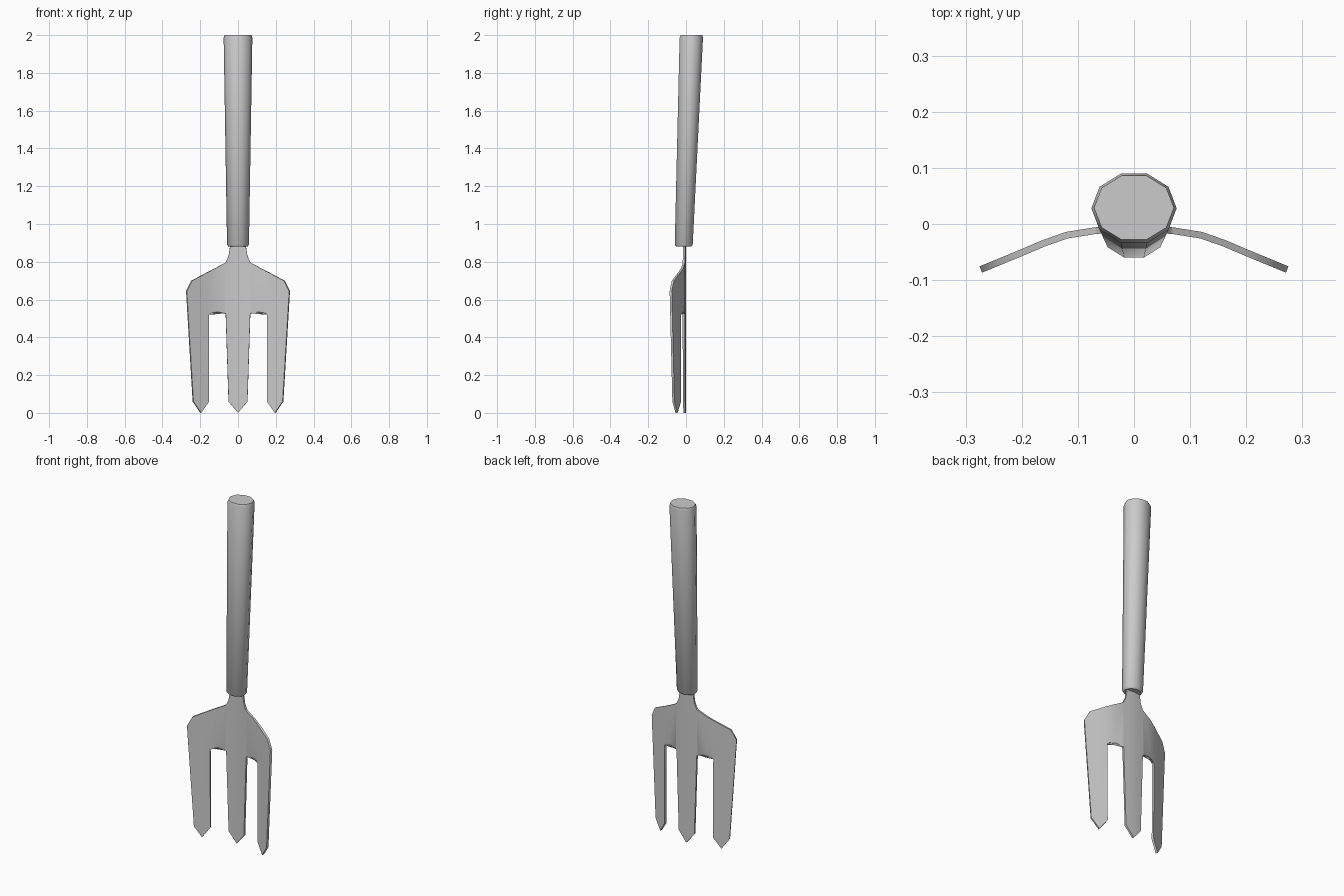
import bpy, bmesh, math

if "Cube" in bpy.data.objects:
    bpy.data.objects.remove(bpy.data.objects["Cube"])


def make_object(name, bm):
    bmesh.ops.recalc_face_normals(bm, faces=bm.faces[:])
    mesh = bpy.data.meshes.new(name)
    bm.to_mesh(mesh)
    bm.free()
    ob = bpy.data.objects.new(name, mesh)
    bpy.context.collection.objects.link(ob)
    bpy.ops.object.select_all(action='DESELECT')
    bpy.context.view_layer.objects.active = ob
    ob.select_set(True)
    bpy.ops.object.shade_smooth_by_angle(angle=math.radians(40))
    return ob


# Handle: tilted, tapered ten-sided grip with small chamfers
rings = [  # z, centre y, x radius, y radius
    (0.88, -0.012, 0.050, 0.042),
    (0.89, -0.012, 0.058, 0.050),
    (1.985, 0.028, 0.076, 0.065),
    (2.00, 0.029, 0.071, 0.060),
]
bm = bmesh.new()
loops = []
for z, cy, rx, ry in rings:
    angles = [math.tau * i / 10 for i in range(10)]
    loops.append([bm.verts.new((rx * math.cos(a), cy + ry * math.sin(a), z)) for a in angles])
for lo, hi in zip(loops, loops[1:]):
    for i in range(10):
        j = (i + 1) % 10
        bm.faces.new((lo[i], lo[j], hi[j], hi[i]))
bm.faces.new(loops[0][::-1])
bm.faces.new(loops[-1])
make_object("handle", bm)

# Fork head: half outline (x, z), cut into strips, bent forward, mirrored, thickened
outline = [
    (0, 0.93), (0.04, 0.93), (0.042, 0.88), (0.050, 0.83), (0.066, 0.795),
    (0.245, 0.70), (0.273, 0.645), (0.238, 0.06), (0.197, 0.0), (0.155, 0.06),
    (0.156, 0.52), (0.152, 0.527), (0.11, 0.535), (0.068, 0.527), (0.065, 0.52),
    (0.050, 0.06), (0, 0.0),
]
bend = [(0, -0.007), (0.07, -0.012), (0.12, -0.02), (0.16, -0.034),
        (0.20, -0.051), (0.28, -0.084)]


def bend_y(x):
    for (x0, y0), (x1, y1) in zip(bend, bend[1:]):
        if x <= x1:
            return y0 + (y1 - y0) * (x - x0) / (x1 - x0)
    return bend[-1][1]


bm = bmesh.new()
bm.faces.new([bm.verts.new((x, 0, z)) for x, z in outline])
bmesh.ops.triangulate(bm, faces=bm.faces[:])
for x, _ in bend[1:-1]:
    bmesh.ops.bisect_plane(bm, geom=bm.verts[:] + bm.edges[:] + bm.faces[:],
                           plane_co=(x, 0, 0), plane_no=(1, 0, 0))
for v in bm.verts:
    v.co.y = bend_y(v.co.x)
head = make_object("fork_head", bm)
mirror = head.modifiers.new("mirror", 'MIRROR')
mirror.use_clip = True
thick = head.modifiers.new("thickness", 'SOLIDIFY')
thick.thickness = 0.012
thick.offset = 0
# Keep the sharp-by-angle shading after the thickness is added
for m in list(head.modifiers):
    if m.type == 'NODES':
        head.modifiers.move(head.modifiers.find(m.name), len(head.modifiers) - 1)
thick.edge_crease_rim = 0
for m in (mirror.name, thick.name):
    bpy.ops.object.modifier_apply(modifier=m)
bpy.ops.object.shade_smooth_by_angle(angle=math.radians(40))
